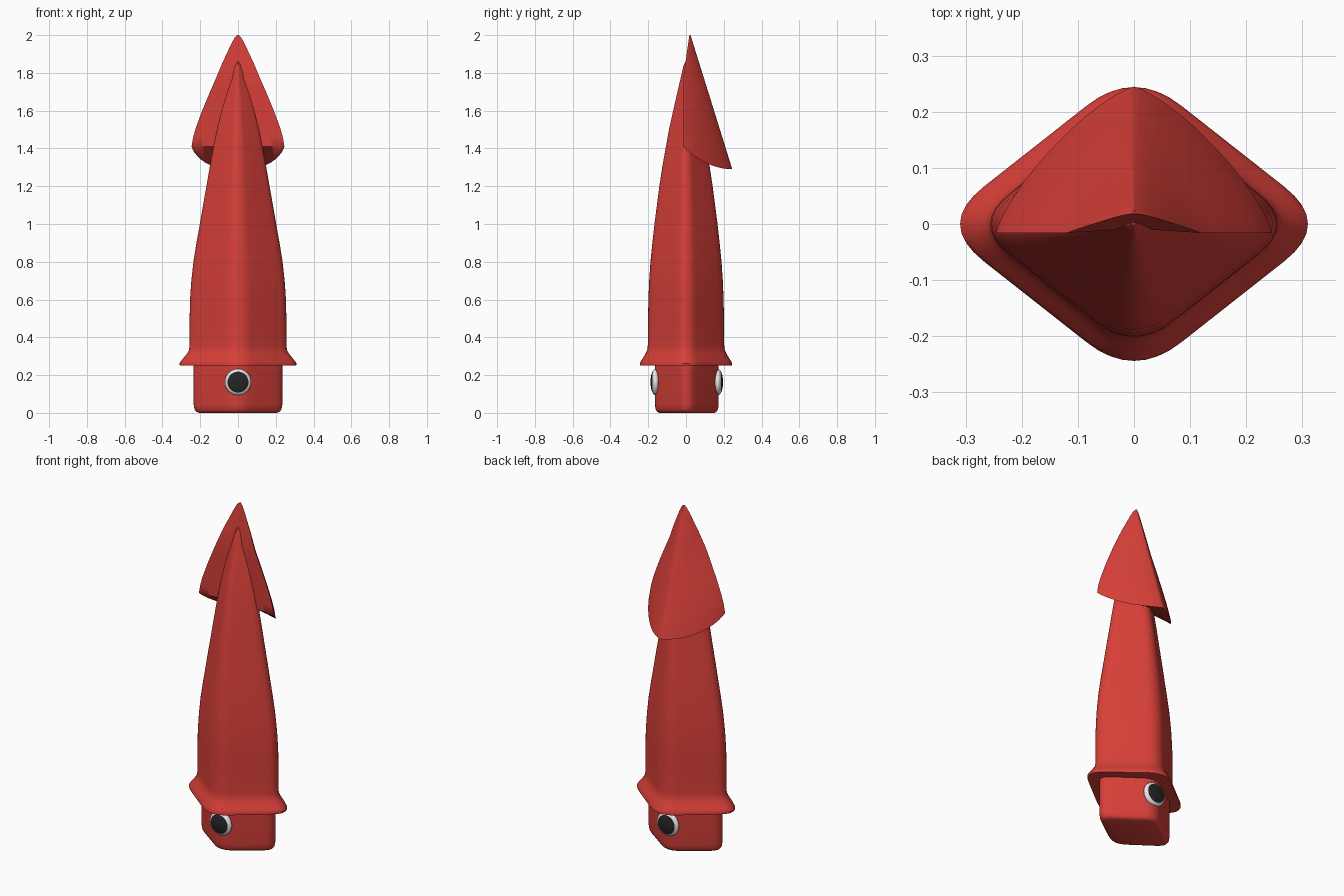
import bpy, bmesh, math
from mathutils import Vector, Matrix

if "Cube" in bpy.data.objects:
    bpy.data.objects.remove(bpy.data.objects["Cube"])


def material(name, rgb):
    m = bpy.data.materials.new(name)
    m.diffuse_color = (*rgb, 1)
    m.use_nodes = True
    m.node_tree.nodes["Principled BSDF"].inputs["Base Color"].default_value = m.diffuse_color
    return m


RED = material("red skin", (0.68, 0.05, 0.04))
WHITE = material("eye white", (0.8, 0.8, 0.8))
BLACK = material("pupil black", (0.018, 0.018, 0.018))


def finish(name, bm, mats, angle=40):
    bmesh.ops.recalc_face_normals(bm, faces=bm.faces)
    me = bpy.data.meshes.new(name)
    bm.to_mesh(me)
    bm.free()
    ob = bpy.data.objects.new(name, me)
    bpy.context.collection.objects.link(ob)
    for m in mats:
        me.materials.append(m)
    bpy.ops.object.select_all(action='DESELECT')
    ob.select_set(True)
    bpy.context.view_layer.objects.active = ob
    bpy.ops.object.shade_smooth_by_angle(angle=math.radians(angle))
    return ob


def bridge(bm, rings):
    for a, b in zip(rings, rings[1:]):
        n = len(a)
        for i in range(n):
            j = (i + 1) % n
            bm.faces.new((a[i], a[j], b[j], b[i]))


# Diamond cross-section with rounded corners, reaching 1 along each axis
def rounded_diamond(cut=0.24, steps=8):
    v = 1 / (1 - cut / 2)
    corners = [Vector((v, 0)), Vector((0, v)), Vector((-v, 0)), Vector((0, -v))]
    pts = []
    for k, c in enumerate(corners):
        p = c.lerp(corners[k - 1], cut)
        q = c.lerp(corners[(k + 1) % 4], cut)
        for s in range(steps + 1):
            t = s / steps
            pts.append(p * (1 - t) ** 2 + c * 2 * t * (1 - t) + q * t * t)
    return pts


def diamond_loft(name, profile, y_mid=0):
    bm = bmesh.new()
    rings = [[bm.verts.new((p.x * rx, y_mid + p.y * ry, z)) for p in rounded_diamond()]
             for z, rx, ry in profile]
    bridge(bm, rings)
    bm.faces.new(rings[0])
    bm.faces.new(rings[-1])
    return finish(name, bm, [RED])


# Head
diamond_loft("head", [(0.0, 0.205, 0.145), (0.006, 0.22, 0.157), (0.018, 0.23, 0.165),
                      (0.045, 0.235, 0.169), (0.27, 0.235, 0.169)], 0.004)

# Mantle with flared skirt
diamond_loft("mantle", [
    (0.25, 0.308, 0.243), (0.262, 0.31, 0.244), (0.275, 0.301, 0.238), (0.30, 0.281, 0.222),
    (0.32, 0.266, 0.211), (0.335, 0.259, 0.205), (0.36, 0.256, 0.202), (0.5, 0.256, 0.201),
    (0.6, 0.254, 0.199), (0.7, 0.247, 0.195), (0.8, 0.236, 0.188), (0.9, 0.22, 0.178),
    (1.0, 0.202, 0.167), (1.1, 0.185, 0.154), (1.2, 0.167, 0.141), (1.3, 0.15, 0.126),
    (1.4, 0.132, 0.108), (1.5, 0.112, 0.09), (1.6, 0.088, 0.068), (1.7, 0.06, 0.045),
    (1.8, 0.028, 0.022), (1.84, 0.014, 0.013), (1.86, 0.003, 0.003)])


# Hooded fin: bowed ridge at the back, shallow face in front, lower edge swept down
def build_fin():
    bm = bmesh.new()
    outline = [(0, 0.004), (0.02, 0.017), (0.083, 0.037), (0.25, 0.083), (0.4, 0.12),
               (0.5, 0.146), (0.67, 0.188), (0.83, 0.223), (0.92, 0.238), (1, 0.246)]
    n, power = 24, 2 / 1.3
    rings = []
    for t, w in outline:
        y0 = 0.018 - 0.034 * min(1, t / 0.4)
        spine = 0.024 + 0.221 * t
        back, front = [], []
        for i in range(n + 1):
            a = math.pi * i / n
            c, s = math.cos(a), max(0, math.sin(a)) ** power
            x = math.copysign(abs(c) ** power, c)
            zb = 1.29 + 0.12 * (1 - s) ** 2
            back.append(bm.verts.new((w * x, y0 + (spine - y0) * s, 2 - t * (2 - zb))))
            if 0 < i < n:
                y = y0 + 0.02 * t * (1 - abs(x))
                front.append(bm.verts.new((w * x, y, 2 - t * 0.59)))
        rings.append(back + front[::-1])
    bridge(bm, rings)
    # close top and underside with strips from the back edge to the front edge
    for r in (rings[0], rings[-1]):
        m = len(r)
        bm.faces.new((r[0], r[1], r[m - 1]))
        for i in range(1, n - 1):
            bm.faces.new((r[i], r[i + 1], r[m - i - 1], r[m - i]))
        bm.faces.new((r[n - 1], r[n], r[n + 1]))
    finish("fin", bm, [RED], 50)


build_fin()

# Eyes on the front and back corners, pupil coloured by distance from the axis
for name, side in (("front_eye", -1), ("back_eye", 1)):
    bm = bmesh.new()
    bmesh.ops.create_uvsphere(bm, u_segments=32, v_segments=24, radius=1)
    bm.transform(Matrix.Rotation(math.pi / 2, 4, 'X'))
    for f in bm.faces:
        c = f.calc_center_median()
        if c.y * side > 0 and math.hypot(c.x, c.z) < 0.8:
            f.material_index = 1
    bm.transform(Matrix.Translation((0, 0.004 + side * 0.165, 0.163))
                 @ Matrix.Diagonal((0.07, 0.027, 0.07, 1)))
    finish(name, bm, [WHITE, BLACK])
